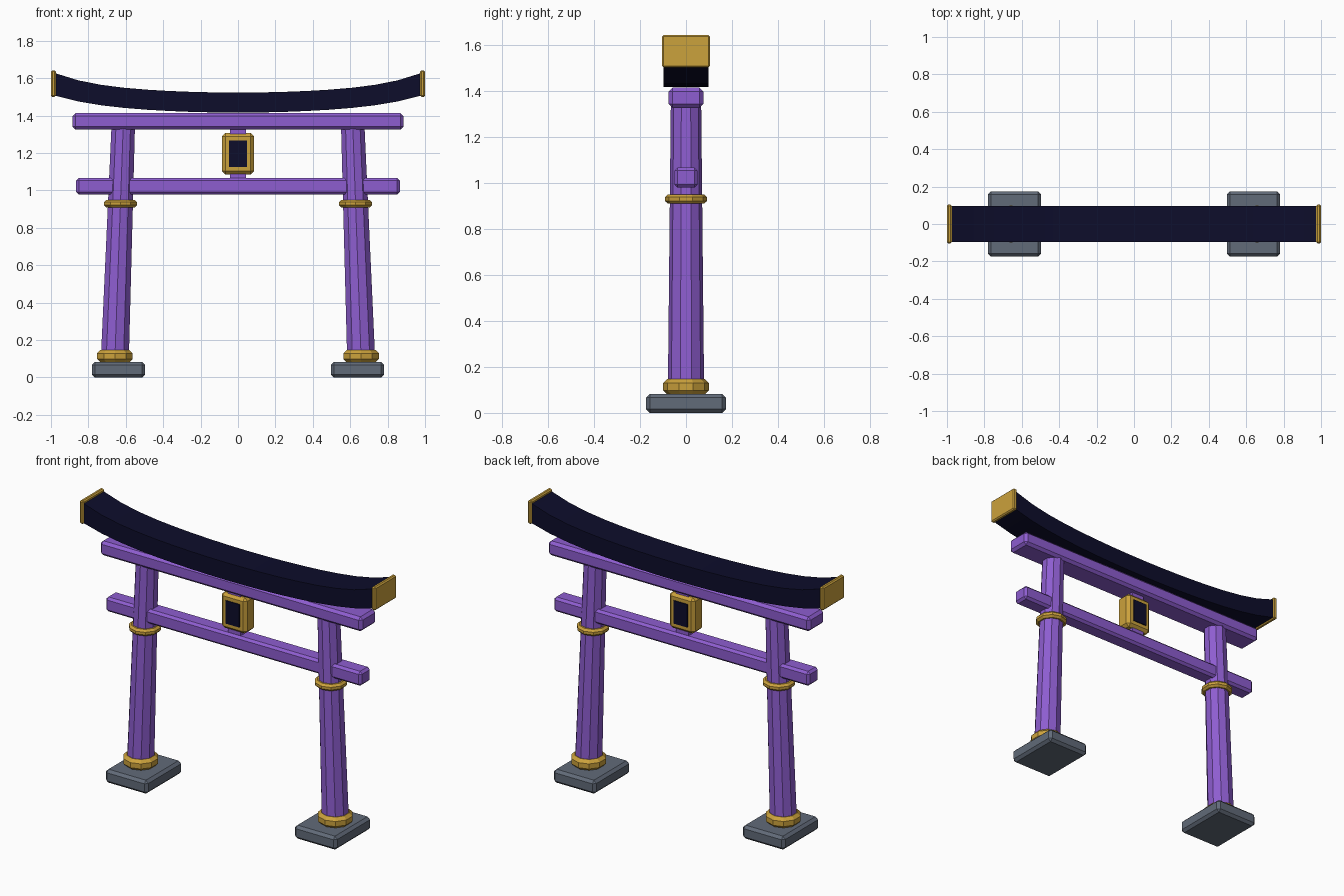
import bpy, bmesh, math

cube = bpy.data.objects.get("Cube")
if cube:
    bpy.data.objects.remove(cube, do_unlink=True)


def material(name, rgb):
    m = bpy.data.materials.new(name)
    m.use_nodes = True
    m.diffuse_color = (*rgb, 1)
    m.node_tree.nodes["Principled BSDF"].inputs["Base Color"].default_value = (*rgb, 1)
    return m


PURPLE = material("purple paint", (0.27, 0.11, 0.63))
GOLD = material("gold", (0.60, 0.36, 0.045))
NAVY = material("dark navy", (0.004, 0.004, 0.024))
STONE = material("grey stone", (0.12, 0.145, 0.19))


def loft(name, sections, mat, bevel=0):
    """Skin a list of equal-length closed sections and cap both ends."""
    bm = bmesh.new()
    rows = [[bm.verts.new(p) for p in s] for s in sections]
    n = len(rows[0])
    for a, b in zip(rows, rows[1:]):
        for i in range(n):
            j = (i + 1) % n
            bm.faces.new((a[i], a[j], b[j], b[i]))
    bm.faces.new(rows[0][::-1])
    bm.faces.new(rows[-1])
    bmesh.ops.recalc_face_normals(bm, faces=bm.faces[:])
    mesh = bpy.data.meshes.new(name)
    bm.to_mesh(mesh)
    bm.free()
    mesh.materials.append(mat)
    ob = bpy.data.objects.new(name, mesh)
    bpy.context.collection.objects.link(ob)
    if bevel:
        mod = ob.modifiers.new("Bevel", "BEVEL")
        mod.width = bevel
        mod.segments = 1
        mod.limit_method = "ANGLE"
        mod.angle_limit = math.radians(50)
    return ob


def box(name, center, size, mat, bevel=0):
    (x, y, z), (w, d, h) = center, [s / 2 for s in size]
    corners = [(-w, -d), (w, -d), (w, d), (-w, d)]
    return loft(name, [[(x + a, y + b, z + k) for a, b in corners] for k in (-h, h)], mat, bevel)


def ring(x, z, r, sides=10):
    """Ten-sided section with a corner facing front and back."""
    angles = [math.pi / 2 + math.tau * i / sides for i in range(sides)]
    return [(x + r * math.cos(a), r * math.sin(a), z) for a in angles]


def lean(z):
    """Distance of a pillar's axis from the middle at a height."""
    return 0.662 - 0.036 * z


# Pillars with their bases and collars
for side, s in (("left", 1), ("right", -1)):
    box(side + "_base", (s * 0.639, 0, 0.041), (0.285, 0.346, 0.082), STONE, 0.016)
    loft(side + "_pillar", [ring(s * lean(z), z, r) for z, r in ((0.07, 0.079), (1.34, 0.066))], PURPLE)
    for part, low, high, r, b in (("lower", 0.08, 0.147, 0.1, 0.018), ("upper", 0.909, 0.949, 0.092, 0.012)):
        x = s * lean((low + high) / 2)
        loft(f"{side}_{part}_collar", [ring(x, low, r), ring(x, high, r)], GOLD, b)

# Cross beams and the short centre post
box("upper_beam", (0, 0, 1.369), (1.77, 0.15, 0.088), PURPLE, 0.016)
box("lower_beam", (0, 0, 1.022), (1.73, 0.1, 0.088), PURPLE, 0.014)
box("centre_post", (0, 0, 1.195), (0.085, 0.07, 0.29), PURPLE)

# Plaque with a dark panel on both faces
box("plaque", (0, 0, 1.196), (0.172, 0.1, 0.22), GOLD, 0.018)
for face, s in (("front", -1), ("back", 1)):
    box(face + "_panel", (0, s * 0.052, 1.196), (0.094, 0.008, 0.14), NAVY)

# Upswept roof beam
half, depth = 0.975, 0.097
sections = []
for i in range(-8, 9):
    t = i / 8
    top = 1.523 + 0.06 * t**2 + 0.043 * t**6
    bottom = 1.416 + 0.06 * t**2 + 0.03 * t**6
    sections.append([(half * t, -depth, bottom), (half * t, depth, bottom),
                     (half * t, depth, top), (half * t, -depth, top)])
roof = loft("roof_beam", sections, NAVY)
bpy.context.view_layer.objects.active = roof
roof.select_set(True)
bpy.ops.object.shade_smooth_by_angle(angle=math.radians(30))

# Gold caps on the roof ends
for side, s in (("left", 1), ("right", -1)):
    box(side + "_roof_cap", (s * 0.987, 0, 1.571), (0.026, 0.208, 0.142), GOLD, 0.007)
